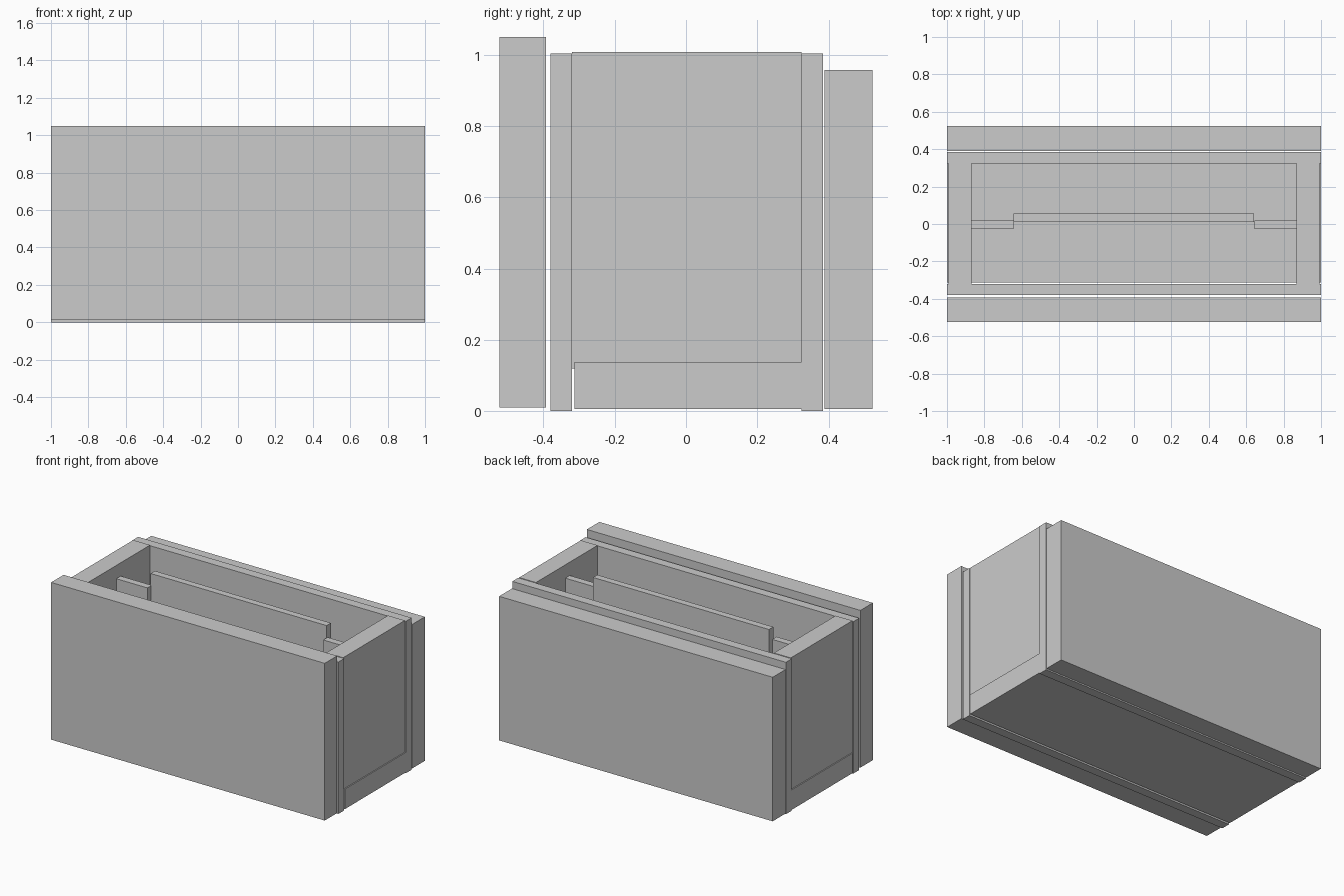
import bpy
import bmesh

if "Cube" in bpy.data.objects:
    bpy.data.objects.remove(bpy.data.objects["Cube"])


def box(name, x, y, z):
    """Axis-aligned board given as (min, max) ranges."""
    bm = bmesh.new()
    bmesh.ops.create_cube(bm, size=1)
    for v in bm.verts:
        v.co = [r[0] if c < 0 else r[1] for c, r in zip(v.co, (x, y, z))]
    mesh = bpy.data.meshes.new(name)
    bm.to_mesh(mesh)
    bm.free()
    obj = bpy.data.objects.new(name, mesh)
    bpy.context.collection.objects.link(obj)
    return obj


FULL = (-1, 1)

# Outer facing panels (front one is taller)
box("front_outer_panel", FULL, (-0.523, -0.393), (0.011, 1.05))
box("back_outer_panel", FULL, (0.389, 0.523), (0.006, 0.958))

# Thin inner panels standing on the ground
box("front_inner_panel", FULL, (-0.38, -0.32), (0, 1.004))
box("back_inner_panel", FULL, (0.324, 0.385), (0, 1.004))

# Base board
box("bottom_board", FULL, (-0.313, 0.324), (0.006, 0.138))

# End walls and the low divider pieces, one per side
for side, s in (("left", -1), ("right", 1)):
    box(side + "_end_wall", sorted((s * 0.87, s * 0.993)), (-0.32, 0.324), (0.12, 1.008))
    box(side + "_divider", sorted((s * 0.643, s * 0.87)), (-0.028, 0.018), (0.138, 0.92))

# Taller middle divider, set slightly back
box("middle_divider", (-0.645, 0.641), (0.01, 0.055), (0.138, 1.0))
